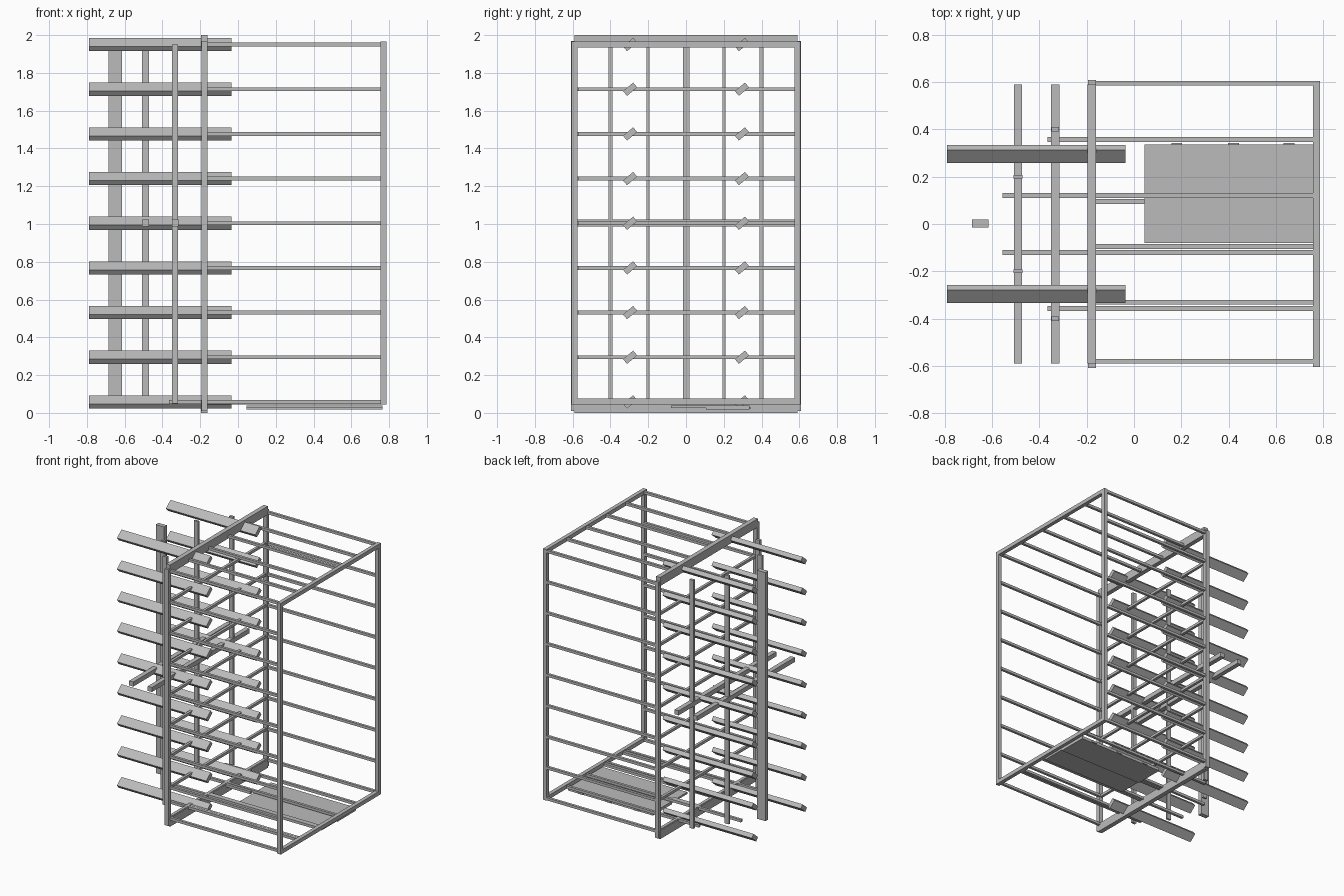
import bpy
import bmesh
from math import radians
from mathutils import Matrix, Vector

cube = bpy.data.objects.get("Cube")
if cube:
    bpy.data.objects.remove(cube, do_unlink=True)

grey = bpy.data.materials.new("steel_grey")
grey.use_nodes = True
colour = (0.5, 0.5, 0.5, 1)
grey.diffuse_color = colour
grey.node_tree.nodes["Principled BSDF"].inputs["Base Color"].default_value = colour


def bar(name, xs, ys, zs, tilt=0):
    """Box spanning three ranges, optionally tilted about its long x axis."""
    size = [r[1] - r[0] for r in (xs, ys, zs)]
    centre = Vector([(r[0] + r[1]) / 2 for r in (xs, ys, zs)])
    bm = bmesh.new()
    bmesh.ops.create_cube(bm, size=1)
    bm.transform(Matrix.Rotation(radians(tilt), 4, "X") @ Matrix.Diagonal((*size, 1)))
    mesh = bpy.data.meshes.new(name)
    bm.to_mesh(mesh)
    bm.free()
    mesh.materials.append(grey)
    obj = bpy.data.objects.new(name, mesh)
    obj.location = centre
    bpy.context.collection.objects.link(obj)
    return obj


def around(c, width):
    return (c - width / 2, c + width / 2)


LEVELS = [0.058 + i * 0.2365 for i in range(9)]
RUNG = 0.02
BACK_X = -0.178
FAR_X = 0.77
BAY = (-0.165, 0.76)

# Corner posts and the cross members between them
for side in (-1, 1):
    bar("far_post", around(FAR_X, 0.03), around(side * 0.59, 0.03), (0.045, 1.965))
    bar("near_post", around(BACK_X, 0.033), around(side * 0.593, 0.03), (0.01, 1.97))
bar("far_top_rail", around(FAR_X, 0.03), (-0.6, 0.6), (1.935, 1.965))
bar("far_bottom_rail", around(FAR_X, 0.03), (-0.6, 0.6), (0.045, 0.075))
bar("top_beam", around(BACK_X, 0.035), (-0.59, 0.59), (1.935, 2.0))
bar("bottom_beam", around(BACK_X, 0.035), (-0.59, 0.59), (0, 0.065))

# Rungs on both sides and across the ladder frame, with tilted arms
for z in LEVELS:
    bar("front_rung", BAY, around(-0.58, RUNG), around(z, RUNG))
    bar("back_rung", BAY, around(0.595, RUNG), around(z, RUNG))
    bar("cross_rung", around(BACK_X, RUNG), (-0.59, 0.59), around(z, RUNG))
    for side in (-1, 1):
        bar("arm", (-0.79, -0.035), around(side * 0.296, 0.07),
            around(z, 0.033), tilt=40)

# Roof joists and the longer floor joists
for side in (-1, 1):
    for y, start in ((0.12, -0.555), (0.357, -0.365)):
        bar("roof_joist", BAY, around(side * y, RUNG), around(1.95, RUNG))
        bar("floor_joist", (start, FAR_X), around(side * y, RUNG), around(0.058, RUNG))
bar("inner_joist", (BAY[0], 0.045), around(0.095, RUNG), around(0.055, RUNG))
for y in (-0.095, -0.33):
    bar("inner_joist", BAY, around(y, RUNG), around(0.055, RUNG))

# Uprights stepping outwards to a single wide mast
SPAN = (0.05, 1.95)
for side in (-1, 1):
    bar("inner_upright", around(-0.333, 0.033), around(side * 0.4, 0.02), SPAN)
    bar("outer_upright", around(-0.49, 0.037), around(side * 0.2, 0.016), SPAN)
bar("mast", around(-0.65, 0.07), around(0.002, 0.034), SPAN)
for x in (-0.333, -0.49):
    bar("middle_crossbar", around(x, 0.035), (-0.59, 0.59), around(1.005, 0.035))

# Floor plates with small clips
bar("floor_plate_front", (0.045, 0.765), (-0.08, 0.107), (0.025, 0.04))
bar("floor_plate_back", (0.045, 0.765), (0.107, 0.335), (0.018, 0.04))
for x in (0.18, 0.42, 0.655):
    bar("plate_clip", around(x, 0.045), (0.33, 0.342), (0.02, 0.032))
